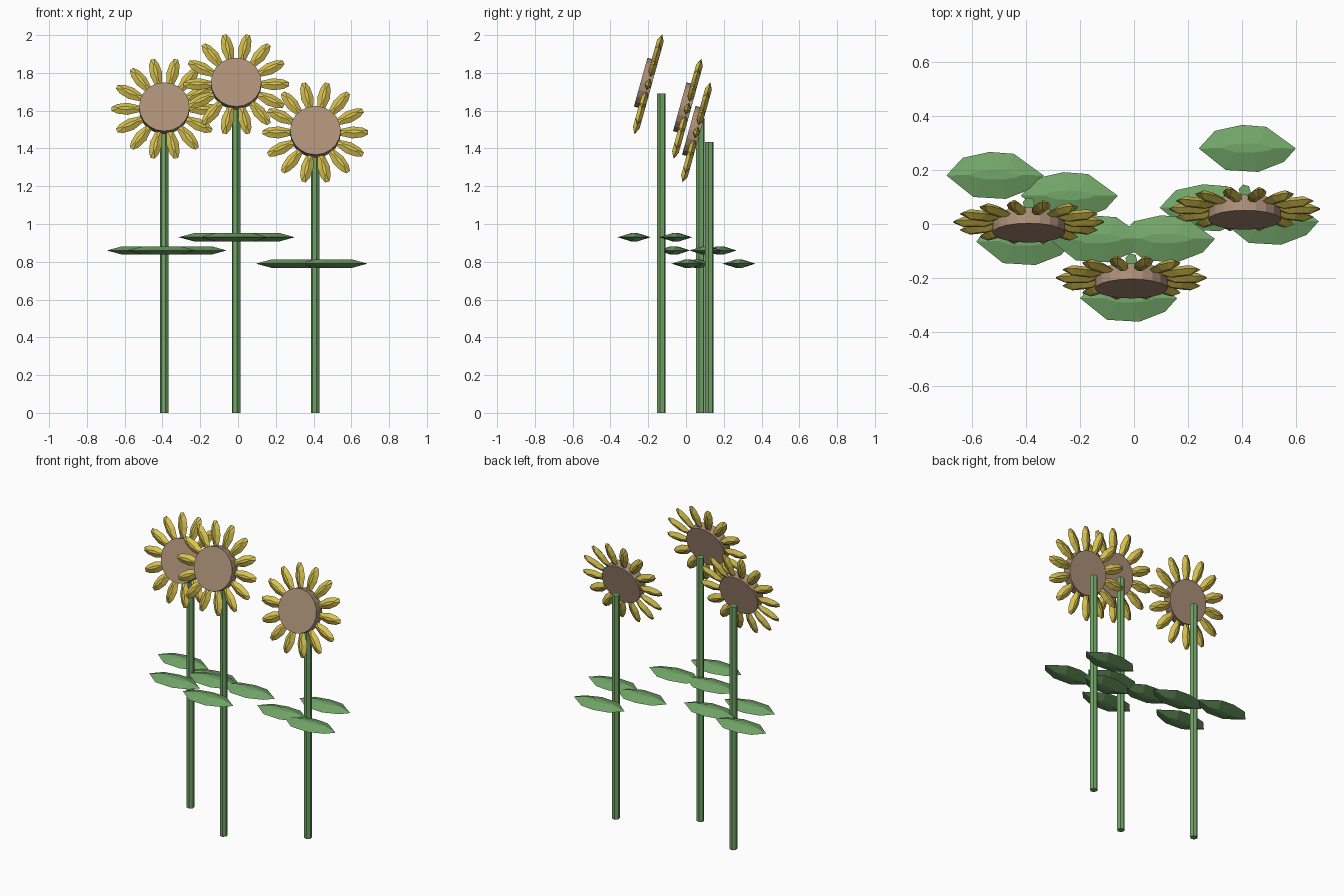
import bpy, bmesh, math
from mathutils import Matrix, Vector

cube = bpy.data.objects.get("Cube")
if cube:
    bpy.data.objects.remove(cube, do_unlink=True)


def material(name, color):
    mat = bpy.data.materials.new(name)
    mat.use_nodes = True
    mat.diffuse_color = (*color, 1)
    mat.node_tree.nodes["Principled BSDF"].inputs["Base Color"].default_value = (*color, 1)
    return mat


green = material("leaf_green", (0.17, 0.38, 0.14))
yellow = material("petal_yellow", (0.68, 0.54, 0.08))
brown = material("seed_brown", (0.42, 0.28, 0.19))


def finish(bm, name, mat, matrix):
    bmesh.ops.recalc_face_normals(bm, faces=bm.faces)
    mesh = bpy.data.meshes.new(name)
    bm.to_mesh(mesh)
    bm.free()
    mesh.materials.append(mat)
    obj = bpy.data.objects.new(name, mesh)
    obj.matrix_world = matrix
    bpy.context.collection.objects.link(obj)
    return obj


def add_blade(bm, outline, half_thickness, matrix, ridge):
    """Faceted lens: an outline ring between an upper and a lower ridge ring."""
    center = sum((Vector(p) for p in outline), Vector((0, 0))) / len(outline)
    rings = []
    for side in (-1, 0, 1):
        ring = []
        for p in outline:
            d = Vector(p) - center
            sx, sy = ridge if side else (1, 1)
            pos = Vector((center.x + d.x * sx, center.y + d.y * sy, side * half_thickness))
            ring.append(bm.verts.new(matrix @ pos))
        rings.append(ring)
    n = len(outline)
    for low, high in zip(rings, rings[1:]):
        for i in range(n):
            j = (i + 1) % n
            bm.faces.new((low[i], low[j], high[j], high[i]))
    bm.faces.new(rings[0])
    bm.faces.new(rings[-1])


def add_prism(name, mat, radius, depth, sides, matrix, turn=0):
    bm = bmesh.new()
    bmesh.ops.create_cone(bm, cap_ends=True, segments=sides, radius1=radius,
                          radius2=radius, depth=depth, matrix=Matrix.Rotation(turn, 4, "Z"))
    return finish(bm, name, mat, matrix)


LEAF = [(-.18, 0), (-.12, .065), (-.02, .087), (.07, .08),
        (.18, 0), (.135, -.05), (.04, -.087), (-.08, -.08)]
PETAL = [(.115, .014), (.195, .033), (.25, .026), (.279, .011),
         (.279, -.011), (.25, -.026), (.195, -.033), (.115, -.014)]
PETALS = 14
TILT = math.radians(90 - 15.5)

# Stem position, stem height, leaf height, leaf centres
flowers = {
    "left": (0.41, 0.124, 1.435, 0.79, [(.42, .28), (.505, .01), (.275, .06)]),
    "middle": (-0.01, -0.131, 1.69, 0.93, [(.12, -.055), (-.135, -.055), (-.02, -.275)]),
    "right": (-0.39, 0.076, 1.56, 0.86, [(-.515, .18), (-.24, .105), (-.405, -.065)]),
}

for side, (x, y, top, leaf_z, leaves) in flowers.items():
    # Stem
    add_prism(f"{side}_stem", green, 0.023, top, 6,
              Matrix.Translation((x, y, top / 2)), math.radians(15))

    # Leaves
    for i, (lx, ly) in enumerate(leaves):
        bm = bmesh.new()
        add_blade(bm, LEAF, 0.022, Matrix(), (0.55, 0.2))
        finish(bm, f"{side}_leaf_{i + 1}", green, Matrix.Translation((lx, ly, leaf_z)))

    # Seed disc, facing forward and tilted up
    head = Matrix.Translation((x, y - 0.08, top + 0.053)) @ Matrix.Rotation(TILT, 4, "X")
    add_prism(f"{side}_seed_disc", brown, 0.134, 0.06, 20, head)

    # Ring of petals
    bm = bmesh.new()
    for i in range(PETALS):
        spin = Matrix.Rotation(math.tau * i / PETALS, 4, "Z")
        add_blade(bm, PETAL, 0.018, spin @ Matrix.Translation((0, 0, -0.012)), (0.5, 0.25))
    finish(bm, f"{side}_petals", yellow, head)
